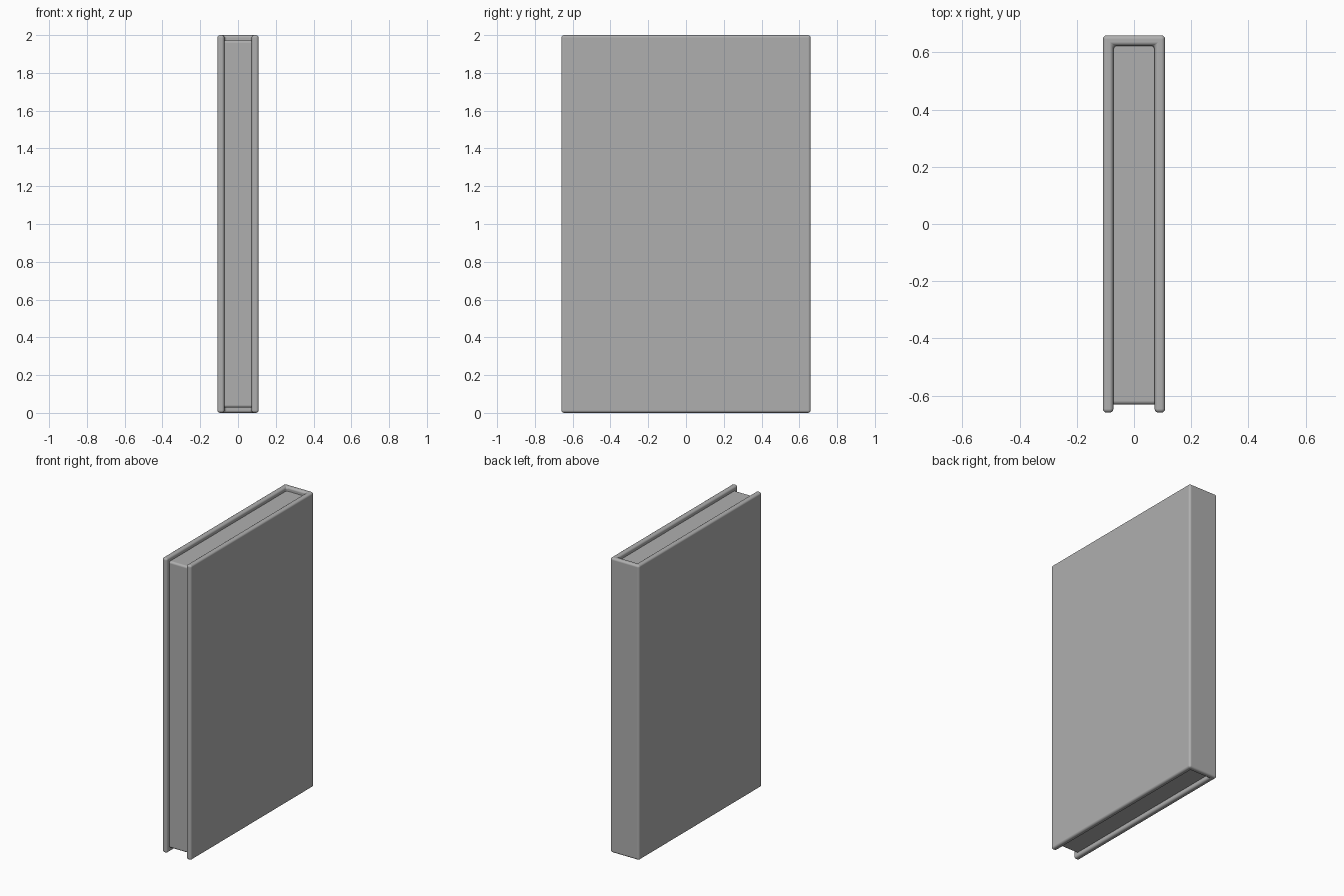
import bpy, bmesh

if "Cube" in bpy.data.objects:
    bpy.data.objects.remove(bpy.data.objects["Cube"])

X, Y, H = 0.109, 0.66, 2.0    # half thickness, half width, height
T = 0.037                     # cover board thickness
INSET = 0.028                 # pages set back from cover edges

grey = bpy.data.materials.new("dark_grey")
grey.diffuse_color = (0.43, 0.43, 0.43, 1)
grey.use_nodes = True
grey.node_tree.nodes["Principled BSDF"].inputs["Base Color"].default_value = grey.diffuse_color


def prism(name, outline, z0, z1, bevel):
    """Extrude an xy outline upward and round its edges."""
    bm = bmesh.new()
    face = bm.faces.new([bm.verts.new((x, y, z0)) for x, y in outline])
    up = bmesh.ops.extrude_face_region(bm, geom=[face])["geom"]
    verts = [v for v in up if isinstance(v, bmesh.types.BMVert)]
    bmesh.ops.translate(bm, verts=verts, vec=(0, 0, z1 - z0))
    bmesh.ops.recalc_face_normals(bm, faces=bm.faces)
    for f in bm.faces:
        f.smooth = True
    mesh = bpy.data.meshes.new(name)
    bm.to_mesh(mesh)
    bm.free()
    mesh.materials.append(grey)
    obj = bpy.data.objects.new(name, mesh)
    bpy.context.collection.objects.link(obj)
    # Rounded edges that keep the large faces shaded flat
    mod = obj.modifiers.new("rounded_edges", "BEVEL")
    mod.width = bevel
    mod.segments = 4
    mod.limit_method = "ANGLE"
    mod.harden_normals = True
    return obj


# Cover: two boards joined by the spine at the back
right = [(X, Y), (X, -Y), (X - T, -Y), (X - T, Y - T)]
left = [(-x, y) for x, y in reversed(right)]
prism("cover", right + left, 0, H, 0.014)

# Page block: sides and back tucked slightly into the cover
px, back, front = X - T + 0.014, Y - T + 0.014, -Y + INSET
prism("pages", [(-px, front), (px, front), (px, back), (-px, back)],
      INSET, H - INSET, 0.014)
